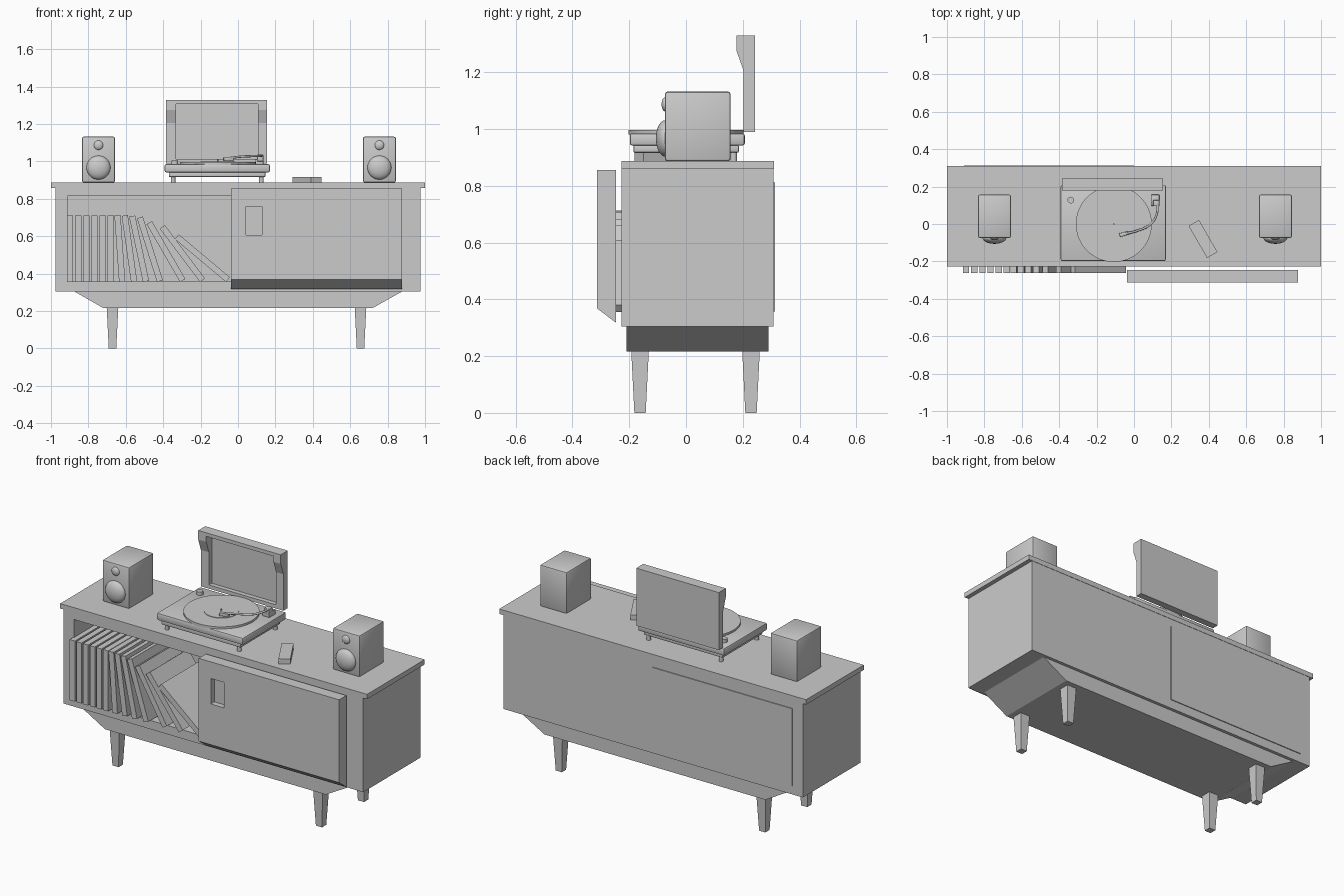
import bpy, bmesh
from math import radians, sin, cos
from mathutils import Matrix, Vector

if "Cube" in bpy.data.objects:
    bpy.data.objects.remove(bpy.data.objects["Cube"])


def finish(name, bm, smooth=False):
    bmesh.ops.recalc_face_normals(bm, faces=bm.faces[:])
    mesh = bpy.data.meshes.new(name)
    bm.to_mesh(mesh)
    bm.free()
    ob = bpy.data.objects.new(name, mesh)
    bpy.context.collection.objects.link(ob)
    if smooth:
        bpy.ops.object.select_all(action='DESELECT')
        ob.select_set(True)
        bpy.context.view_layer.objects.active = ob
        bpy.ops.object.shade_smooth_by_angle(angle=radians(35))
    return ob


def box(name, x, y, z, bevel=0):
    """Box from (min, max) pairs."""
    bm = bmesh.new()
    bmesh.ops.create_cube(bm, size=1)
    for v in bm.verts:
        v.co = [r[0] + (r[1] - r[0]) * (c + 0.5) for r, c in zip((x, y, z), v.co)]
    if bevel:
        bmesh.ops.bevel(bm, geom=bm.edges[:], offset=bevel, segments=2, profile=0.5, affect='EDGES')
    return finish(name, bm, bool(bevel))


def prism(name, pts, axis, lo, hi):
    """Extrude a profile: (y, z) points along x, or (x, z) points along y."""
    bm = bmesh.new()
    place = (lambda a, b, t: (t, a, b)) if axis == 'x' else (lambda a, b, t: (a, t, b))
    ends = [[bm.verts.new(place(a, b, t)) for a, b in pts] for t in (lo, hi)]
    bm.faces.new(ends[0])
    bm.faces.new(ends[1])
    n = len(pts)
    for i in range(n):
        j = (i + 1) % n
        bm.faces.new((ends[0][i], ends[0][j], ends[1][j], ends[1][i]))
    return finish(name, bm)


def cylinder(name, x, y, z, r, segs=32):
    bm = bmesh.new()
    bmesh.ops.create_cone(bm, cap_ends=True, segments=segs, radius1=r, radius2=r, depth=z[1] - z[0],
                          matrix=Matrix.Translation((x, y, sum(z) / 2)))
    return finish(name, bm, True)


def dome(name, loc, r, ry):
    bm = bmesh.new()
    bmesh.ops.create_uvsphere(bm, u_segments=32, v_segments=16, radius=1,
                              matrix=Matrix.Translation(loc) @ Matrix.Diagonal((r, ry, r, 1)))
    return finish(name, bm, True)


def cut(ob, cutter):
    cutter.hide_render = True
    mod = ob.modifiers.new("cut", 'BOOLEAN')
    mod.operation = 'DIFFERENCE'
    mod.solver = 'EXACT'
    mod.object = cutter
    bpy.context.view_layer.objects.active = ob
    bpy.ops.object.modifier_apply(modifier=mod.name)
    bpy.data.objects.remove(cutter, do_unlink=True)


# Cabinet with open record compartment
body = box("cabinet_body", (-0.977, 0.975), (-0.227, 0.308), (0.305, 0.86))
cut(body, box("compartment_cutter", (-0.91, 0.0), (-0.3, 0.29), (0.357, 0.818)))
box("cabinet_top", (-1, 1), (-0.227, 0.31), (0.859, 0.888))
box("back_panel", (-0.91, 0.0), (0.295, 0.313), (0.357, 0.812))
prism("cabinet_base", [(-0.877, 0.306), (-0.72, 0.216), (0.72, 0.216), (0.88, 0.306)], 'y', -0.21, 0.29)

# Sliding door with recessed pull
door = prism("sliding_door", [(-0.246, 0.856), (-0.313, 0.856), (-0.313, 0.368), (-0.246, 0.317)],
             'x', -0.037, 0.878)
cut(door, box("pull_cutter", (0.042, 0.128), (-0.4, -0.28), (0.608, 0.758)))

# Tapered legs
for side, x in (("left", -0.671), ("right", 0.655)):
    for end, y in (("front", -0.162), ("back", 0.229)):
        bm = bmesh.new()
        bmesh.ops.create_cube(bm, size=1)
        for v in bm.verts:
            w = 0.062 if v.co.z > 0 else 0.04
            v.co = (x + v.co.x * w, y + v.co.y * w, 0.22 if v.co.z > 0 else 0)
        finish(f"{end}_{side}_leg", bm)

# Records: an upright stack, then ones leaning over more and more
records = [(-0.914 + 0.0435 * i, 0) for i in range(6)]
records += [(-0.636, 4), (-0.572, 8), (-0.508, 12), (-0.433, 17.5), (-0.31, 30), (-0.203, 37), (-0.064, 50)]
W, H = 0.033, 0.357
for i, (x, a) in enumerate(records):
    c, s = cos(radians(a)), sin(radians(a))
    pts = [(x + u * c - v * s, 0.355 + u * s + v * c) for u, v in ((0, 0), (W, 0), (W, H), (0, H))]
    prism(f"record_{i + 1}", pts, 'y', -0.261, 0.095)

# Speakers
for side, x in (("left", -0.746), ("right", 0.756)):
    box(f"{side}_speaker_box", (x - 0.088, x + 0.088), (-0.074, 0.157), (0.887, 1.132), 0.009)
    dome(f"{side}_woofer", (x, -0.073, 0.967), 0.064, 0.033)
    dome(f"{side}_tweeter", (x, -0.073, 1.087), 0.025, 0.013)

# Turntable
box("turntable_plinth", (-0.392, 0.17), (-0.198, 0.207), (0.942, 0.985), 0.008)
box("turntable_underside", (-0.37, 0.147), (-0.185, 0.186), (0.917, 0.945), 0.005)
for x in (-0.347, 0.125):
    for y in (-0.165, 0.168):
        cylinder("turntable_foot", x, y, (0.887, 0.92), 0.012, 16)
cylinder("platter", -0.108, 0, (0.98, 0.997), 0.203, 64)
cylinder("record_label", -0.108, 0, (0.99, 1.0), 0.093, 48)
cylinder("spindle", -0.108, 0, (0.99, 1.01), 0.004, 12)
cylinder("speed_knob", -0.338, 0.128, (0.98, 1.005), 0.018, 24)

# Tone arm
box("arm_base", (0.09, 0.136), (0.097, 0.157), (0.98, 1.012), 0.004)
box("arm_pivot", (0.102, 0.136), (0.095, 0.128), (1.0, 1.036), 0.004)
curve = bpy.data.curves.new("tone_arm_path", 'CURVE')
curve.dimensions = '3D'
curve.bevel_depth = 0.006
curve.bevel_resolution = 2
path = [(0.126, 0.12, 1.03), (0.122, 0.055, 1.03), (0.09, 0.0, 1.029), (0.02, -0.035, 1.026), (-0.05, -0.053, 1.018)]
spline = curve.splines.new('BEZIER')
spline.bezier_points.add(len(path) - 1)
for p, co in zip(spline.bezier_points, path):
    p.co = co
    p.handle_left_type = p.handle_right_type = 'AUTO'
curve.use_fill_caps = True
bpy.context.collection.objects.link(bpy.data.objects.new("tone_arm", curve))
shell = box("arm_head", (-0.026, 0.026), (-0.01, 0.01), (-0.012, 0.006), 0.002)
shell.location = (-0.052, -0.053, 1.015)
shell.rotation_euler.z = radians(15)

# Raised lid: back sheet framed by shaped rims
box("lid_sheet", (-0.384, 0.154), (0.23, 0.243), (0.99, 1.329))
rim = [(0.243, 0.99), (0.243, 1.329), (0.178, 1.329), (0.178, 1.275), (0.203, 1.205), (0.203, 0.99)]
prism("lid_left_rim", rim, 'x', -0.384, -0.332)
prism("lid_right_rim", rim, 'x', 0.106, 0.154)
box("lid_top_rim", (-0.384, 0.154), (0.178, 0.243), (1.308, 1.329))
box("lid_bottom_rim", (-0.384, 0.154), (0.203, 0.243), (0.99, 1.012))

# Remote control lying at an angle
remote = box("remote_control", (-0.032, 0.032), (-0.099, 0.099), (0, 0.031))
remote.location = (0.369, -0.08, 0.887)
remote.rotation_euler.z = radians(30)
